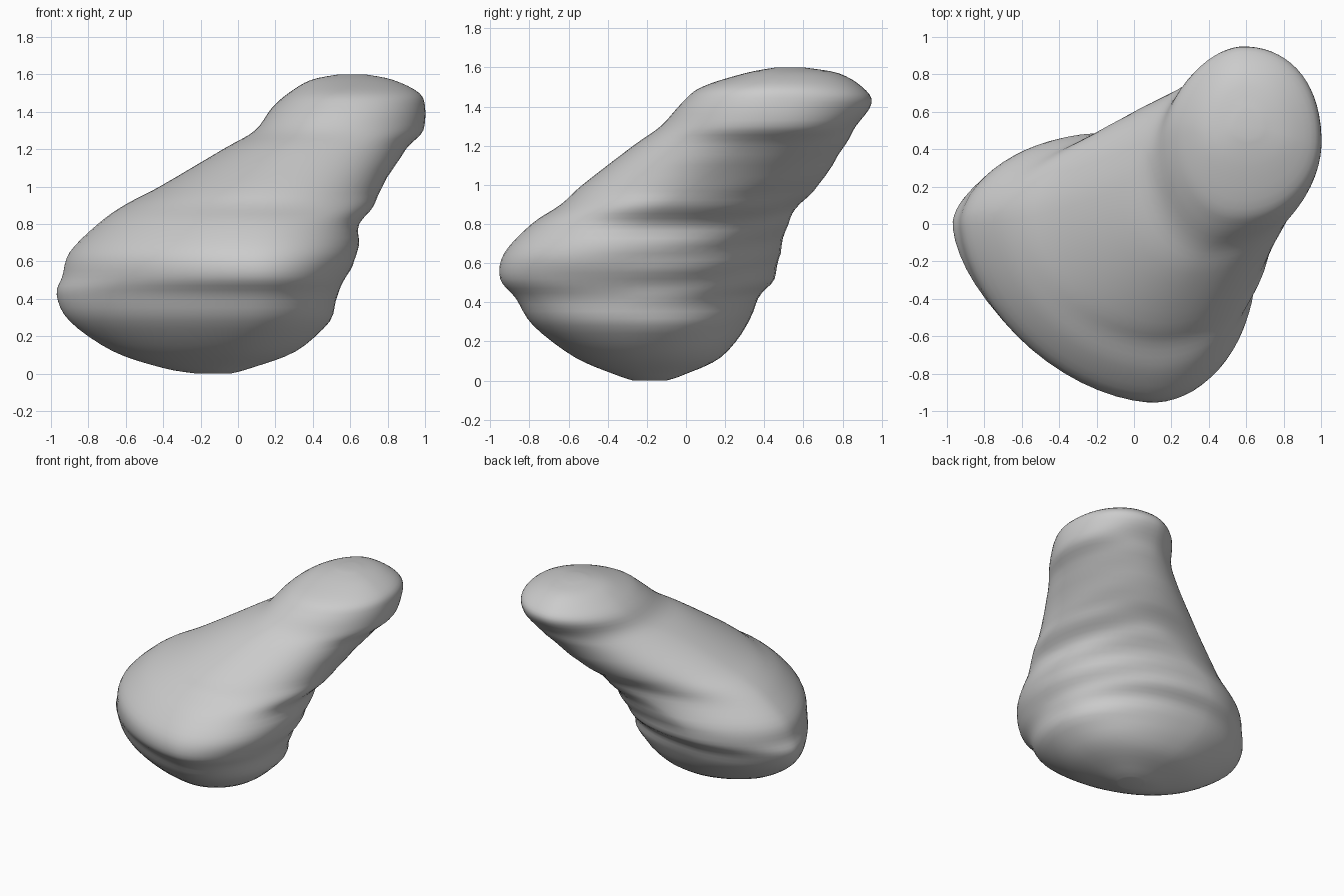
import bpy
import bmesh
import math

cube = bpy.data.objects.get("Cube")
if cube:
    bpy.data.objects.remove(cube, do_unlink=True)

SEGMENTS = 64   # points around each slice
STEPS = 4       # slices between two profile rows

# Profile rows: height, then the leftmost, rightmost, front and back
# points of the slice, each as (x, y)
PROFILE = [
    (0, -.22, -.2, -.04, -.2, -.12, -.27, -.15, -.1),
    (.03, -.4, -.18, .07, -.2, -.1, -.36, -.17, -.01),
    (.12, -.67, -.1, .31, -.24, 0, -.57, -.22, .18),
    (.28, -.9, -.04, .49, -.26, .08, -.78, -.32, .31),
    (.42, -.97, 0, .53, -.28, .1, -.87, -.34, .37),
    (.52, -.94, 0, .58, -.3, .1, -.95, -.32, .45),
    (.65, -.9, .02, .64, -.28, .1, -.93, -.22, .48),
    (.8, -.75, .04, .65, -.19, .12, -.79, .1, .52),
    (.9, -.61, .06, .73, -.06, .13, -.64, .2, .58),
    (1, -.42, .1, .77, .08, .17, -.53, .32, .68),
    (1.2, -.08, .22, .9, .32, .32, -.27, .5, .81),
    (1.3, .09, .36, .99, .42, .42, -.13, .55, .87),
    (1.42, .18, .48, 1, .44, .53, -.02, .58, .95),
    (1.5, .27, .5, .97, .46, .58, .08, .58, .9),
    (1.57, .39, .5, .83, .48, .6, .3, .58, .78),
    (1.6, .54, .52, .68, .52, .61, .46, .6, .6),
]


def blend(a, b, c, d, t):
    """Smooth curve through b and c."""
    return b + t / 2 * (c - a + t * (2*a - 5*b + 4*c - d + t * (3*(b - c) + d - a)))


def slices():
    last = len(PROFILE) - 1
    for i in range(last):
        rows = [PROFILE[min(max(i + k, 0), last)] for k in (-1, 0, 1, 2)]
        for s in range(STEPS):
            yield [blend(*column, s / STEPS) for column in zip(*rows)]
    yield PROFILE[last]


def slice_point(row, angle):
    """Four rounded corners joining the outermost points of the slice."""
    z, left_x, left_y, right_x, right_y, front_x, front_y, back_x, back_y = row
    c, s = math.cos(angle), math.sin(angle)
    middle_x = back_x if s > 0 else front_x
    middle_y = right_y if c > 0 else left_y
    end_x = right_x if c > 0 else left_x
    end_y = back_y if s > 0 else front_y
    # Fullness of the corner
    if s > 0:
        power = 2.2 if c > 0 else 1.75
    else:
        power = 2 if c > 0 else 1.68 + 0.5 * max(z - 0.5, 0)
    # Soft folds on the overhanging underside
    underside = max(math.cos(angle - math.pi / 4), 0) * max(math.sin(math.pi * z / 1.6), 0)
    size = 1 + 0.009 * underside * math.sin(z * 44 + 2 * math.cos(2 * angle))
    x = middle_x + size * (end_x - middle_x) * abs(c) ** (2 / power)
    y = middle_y + size * (end_y - middle_y) * abs(s) ** (2 / power)
    return x, y, z


# Body lofted through the slices and capped at both ends
bm = bmesh.new()
rings = [[bm.verts.new(slice_point(row, math.tau * (k + 0.5) / SEGMENTS))
          for k in range(SEGMENTS)] for row in slices()]
for low, high in zip(rings, rings[1:]):
    for k in range(SEGMENTS):
        n = (k + 1) % SEGMENTS
        bm.faces.new((low[k], low[n], high[n], high[k]))
bm.faces.new(rings[0][::-1])
bm.faces.new(rings[-1])
bmesh.ops.recalc_face_normals(bm, faces=bm.faces)

mesh = bpy.data.meshes.new("body")
bm.to_mesh(mesh)
bm.free()
body = bpy.data.objects.new("body", mesh)
bpy.context.collection.objects.link(body)

# Plain grey surface
grey = bpy.data.materials.new("plain grey")
grey.use_nodes = True
colour = (0.6, 0.6, 0.6, 1)
grey.diffuse_color = colour
grey.node_tree.nodes["Principled BSDF"].inputs["Base Color"].default_value = colour
mesh.materials.append(grey)

bpy.ops.object.select_all(action="DESELECT")
body.select_set(True)
bpy.context.view_layer.objects.active = body
bpy.ops.object.shade_smooth_by_angle(angle=math.radians(50))
